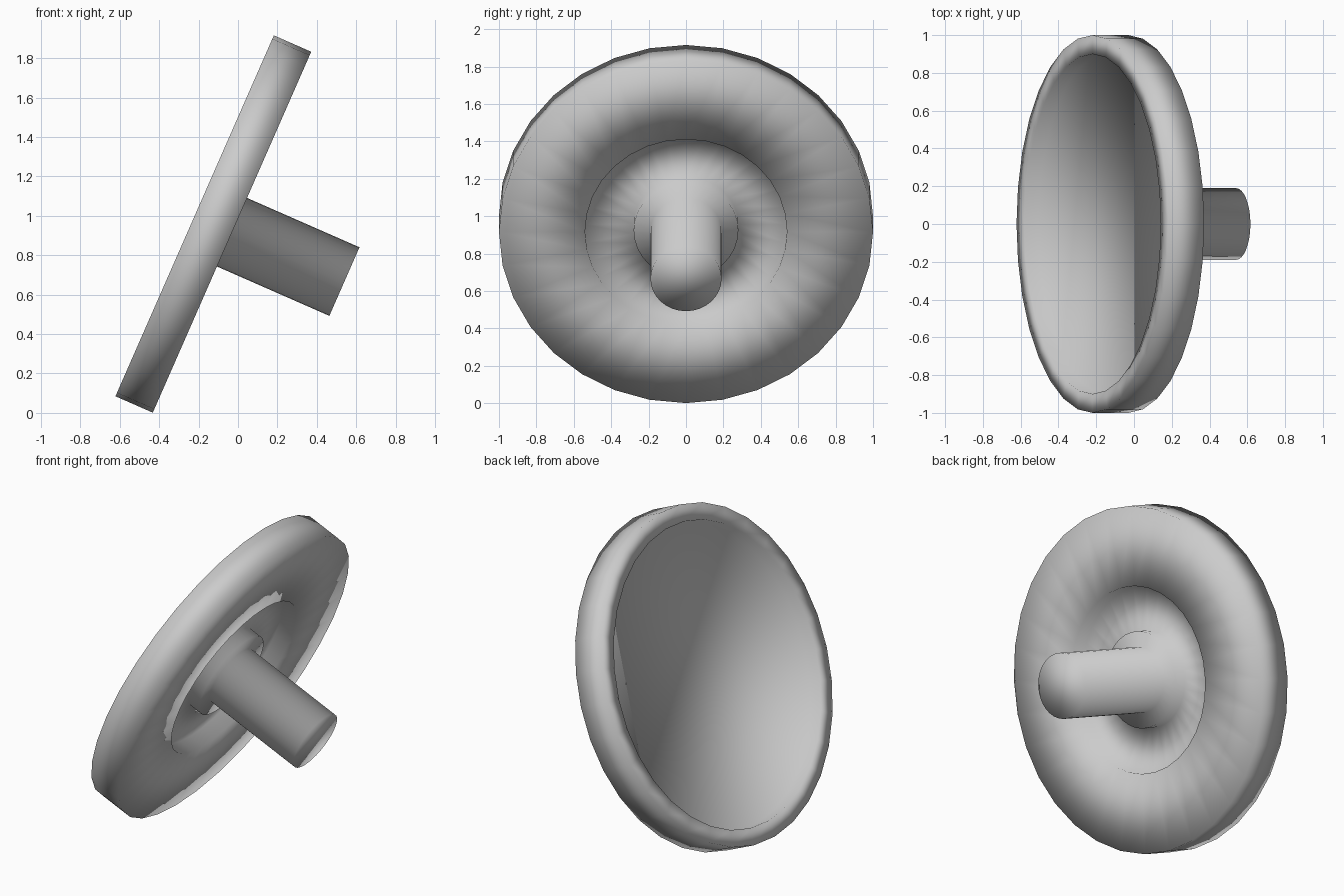
import bpy, bmesh
from math import cos, sin, pi, radians

if "Cube" in bpy.data.objects:
    bpy.data.objects.remove(bpy.data.objects["Cube"])

SEGMENTS = 32


def lathe(name, profile, location, tilt):
    """Spin (radius, height) points into a solid with flat end caps."""
    bm = bmesh.new()
    rings = []
    for r, h in profile:
        rings.append([bm.verts.new((r * cos(2 * pi * i / SEGMENTS),
                                    r * sin(2 * pi * i / SEGMENTS), h))
                      for i in range(SEGMENTS)])
    for a, b in zip(rings, rings[1:]):
        for i in range(SEGMENTS):
            j = (i + 1) % SEGMENTS
            bm.faces.new((a[i], a[j], b[j], b[i]))
    bm.faces.new(rings[0][::-1])
    bm.faces.new(rings[-1])
    bmesh.ops.recalc_face_normals(bm, faces=bm.faces[:])
    for f in bm.faces:
        f.smooth = True
    mesh = bpy.data.meshes.new(name)
    bm.to_mesh(mesh)
    bm.free()
    ob = bpy.data.objects.new(name, mesh)
    bpy.context.collection.objects.link(ob)
    ob.location = location
    ob.rotation_euler = (0, tilt, 0)
    return ob


# Profile along the axis, from the hollow side to the tip of the stem
profile = [
    (0.90, 0.08), (0.90, 0.0),      # shallow hollow
    (1.0, 0.0), (1.0, 0.207),       # outer rim
    (0.54, 0.207), (0.54, 0.11),    # ring-shaped groove
    (0.28, 0.11), (0.28, 0.19),     # raised boss
    (0.19, 0.19), (0.19, 0.83),     # stem
]
lathe("wheel_and_stem", profile, (-0.22, 0, 1.0), radians(90 + 23.7))
